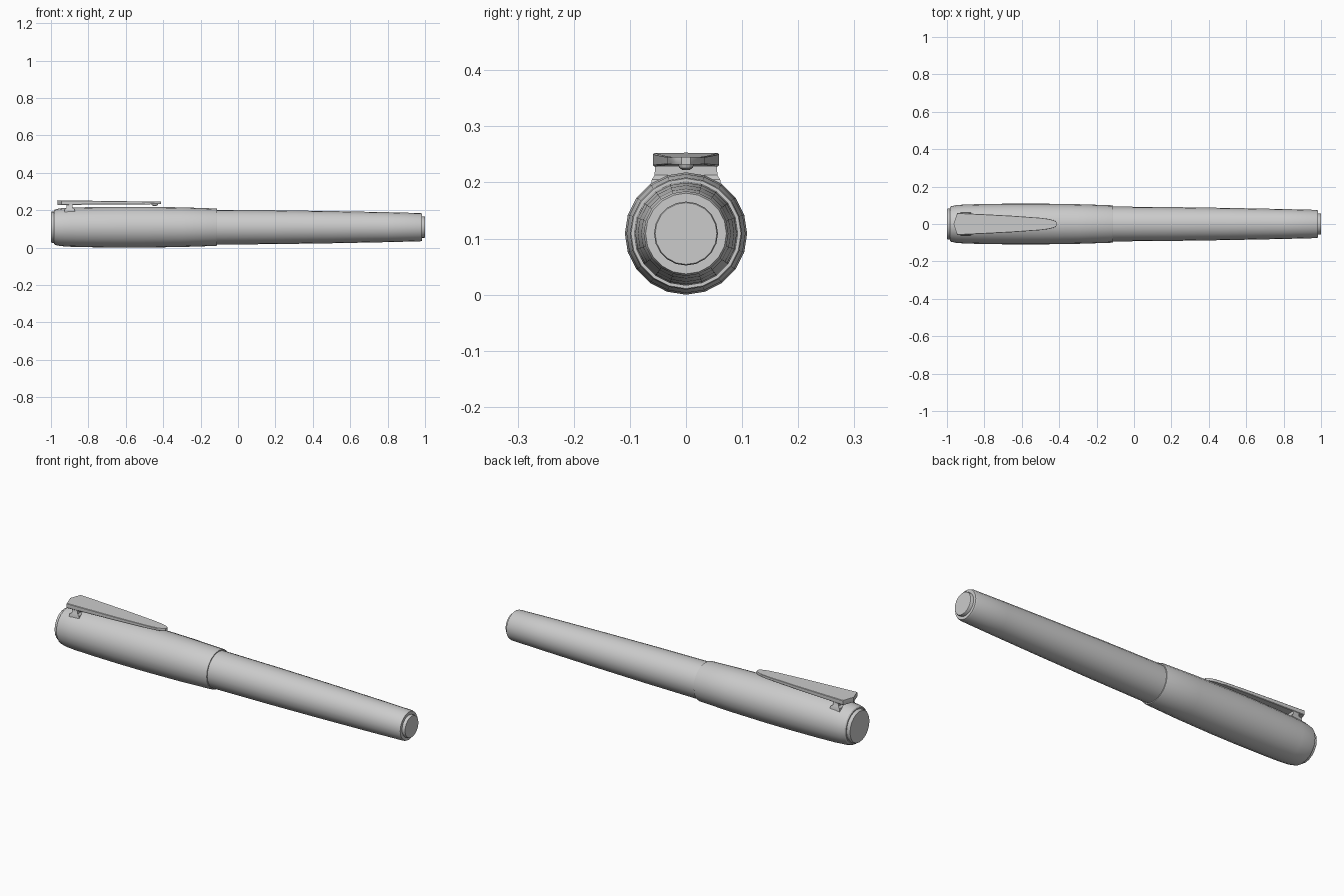
import bpy, bmesh, math

if "Cube" in bpy.data.objects:
    bpy.data.objects.remove(bpy.data.objects["Cube"])

AXIS_Z = 0.109
SIDES = 20


def finish(name, bm, angle=30):
    bmesh.ops.remove_doubles(bm, verts=bm.verts, dist=1e-5)
    bmesh.ops.recalc_face_normals(bm, faces=bm.faces)
    mesh = bpy.data.meshes.new(name)
    bm.to_mesh(mesh)
    bm.free()
    obj = bpy.data.objects.new(name, mesh)
    bpy.context.collection.objects.link(obj)
    bpy.ops.object.select_all(action='DESELECT')
    obj.select_set(True)
    bpy.context.view_layer.objects.active = obj
    bpy.ops.object.shade_smooth_by_angle(angle=math.radians(angle))
    return obj


def lathe(name, profile):
    """Turn (x, radius) points around the pen axis, with flat end caps."""
    bm = bmesh.new()
    rings = []
    for x, r in profile:
        rings.append([bm.verts.new((x, r * math.cos(2 * math.pi * i / SIDES),
                                    AXIS_Z + r * math.sin(2 * math.pi * i / SIDES)))
                      for i in range(SIDES)])
    for a, b in zip(rings, rings[1:]):
        for i in range(SIDES):
            j = (i + 1) % SIDES
            bm.faces.new((a[i], a[j], b[j], b[i]))
    bm.faces.new(rings[0])
    bm.faces.new(rings[-1])
    return finish(name, bm)


def loft(name, sections):
    """Skin a stack of closed sections, each a list of 3D points."""
    bm = bmesh.new()
    loops = [[bm.verts.new(p) for p in s] for s in sections]
    for a, b in zip(loops, loops[1:]):
        for i in range(len(a)):
            j = (i + 1) % len(a)
            bm.faces.new((a[i], a[j], b[j], b[i]))
    bm.faces.new(loops[0])
    bm.faces.new(loops[-1])
    return finish(name, bm)


# Cap, gently swollen, with a stepped lip at the open end
lathe("cap", [(-0.983, 0.080), (-0.983, 0.090), (-0.978, 0.095), (-0.95, 0.101),
              (-0.90, 0.1045), (-0.80, 0.107), (-0.65, 0.109), (-0.50, 0.109),
              (-0.30, 0.106), (-0.118, 0.100), (-0.112, 0.098), (-0.112, 0.085)])

# Disc on the cap end
lathe("cap_finial", [(-0.97, 0.084), (-0.994, 0.084), (-1.0, 0.080)][::-1])

# Tapered barrel
lathe("barrel", [(-0.16, 0.093), (-0.10, 0.093), (0.2, 0.0905), (0.5, 0.086),
                 (0.8, 0.080), (0.975, 0.0755), (0.984, 0.072), (0.984, 0.060)])

# Disc on the barrel end
lathe("barrel_end", [(0.97, 0.057), (0.996, 0.057), (1.0, 0.055)])

# Clip blade: half outline mirrored across y, thinning towards the tip
half = [(-0.945, 0.059), (-0.80, 0.052), (-0.65, 0.044), (-0.50, 0.033),
        (-0.45, 0.026), (-0.425, 0.018), (-0.412, 0.008)]
outline = [(-0.965, 0.0)] + half + [(x, -y) for x, y in reversed(half)]


def blade(height, inset):
    points = []
    for x, y in outline:
        t = (x + 0.965) / 0.553
        low, high = 0.228 + 0.004 * t, 0.253 - 0.008 * t
        points.append((x, y * (1 - inset), low + (high - low) * height))
    return points


loft("clip_blade", [blade(0, 0.04), blade(0.12, 0), blade(0.9, 0), blade(1, 0.04)])

# Clip support, flaring into the cap and up to the blade
loft("clip_support", [[(-0.90 - a, -w, z), (-0.90 + a, -w, z),
                       (-0.90 + a, w, z), (-0.90 - a, w, z)]
                      for a, w, z in ((0.03, 0.063, 0.185), (0.026, 0.061, 0.205),
                                      (0.016, 0.056, 0.213), (0.016, 0.055, 0.232))])

# Small grip bump under the clip tip
loft("clip_bump", [[(-0.445 + r * math.cos(math.pi * i / 6),
                     0.8 * r * math.sin(math.pi * i / 6), z) for i in range(12)]
                   for r, z in ((0.008, 0.2225), (0.015, 0.226), (0.019, 0.236))])
